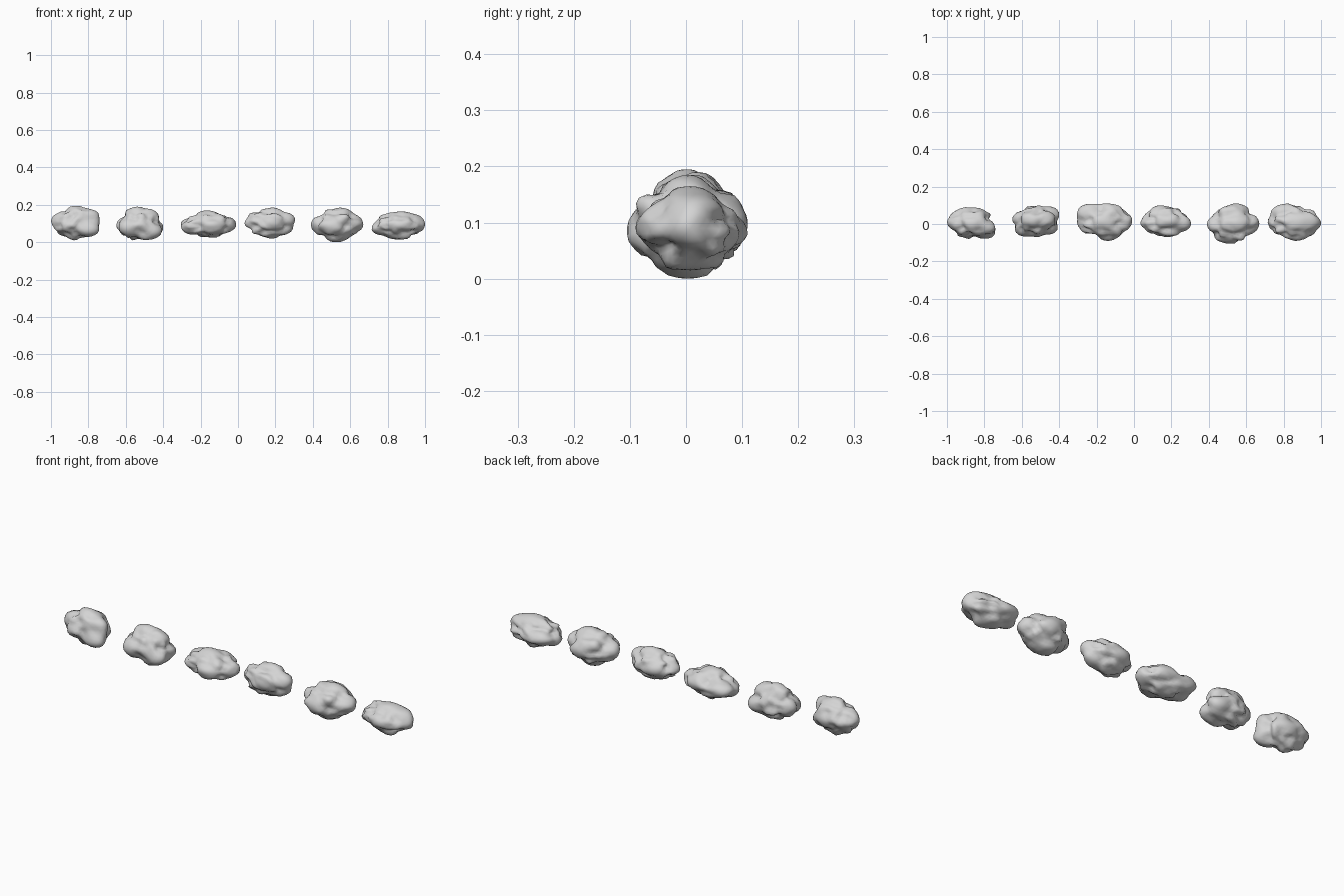
import bpy
import bmesh
from mathutils import Vector, noise

if "Cube" in bpy.data.objects:
    bpy.data.objects.remove(bpy.data.objects["Cube"], do_unlink=True)

# Single stone colour
stone = bpy.data.materials.new("pale_grey_stone")
stone.use_nodes = True
stone.diffuse_color = (0.66, 0.66, 0.66, 1)
stone.node_tree.nodes["Principled BSDF"].inputs["Base Color"].default_value = (0.66, 0.66, 0.66, 1)


def lump(direction, seed, knobs):
    """Broad swellings and dents, then points pulled out towards the knobs."""
    offset = Vector((seed * 7.3, seed * 3.1, seed * 5.7))
    radius = 0.86 + 0.14 * noise.noise(direction * 1.5 + offset)
    radius += 0.2 * noise.noise(direction * 2.6 - offset)
    for knob in knobs:
        closeness = direction.dot(knob.normalized())
        pull = max(0, (closeness - 0.76) / 0.24) ** 1.6
        radius += (knob.length - radius) * pull
    return direction * radius


def rock(name, seed, low, high, knobs):
    """A knobbly ball between two corners; knobs are in half-size units."""
    knobs = [Vector(k) for k in knobs]
    bm = bmesh.new()
    bmesh.ops.create_icosphere(bm, subdivisions=4, radius=1)
    for v in bm.verts:
        v.co = lump(v.co.normalized(), seed, knobs)
    for axis in range(3):
        values = [v.co[axis] for v in bm.verts]
        start, span = min(values), max(values) - min(values)
        for v in bm.verts:
            t = (v.co[axis] - start) / span
            v.co[axis] = low[axis] + t * (high[axis] - low[axis])
    mesh = bpy.data.meshes.new(name)
    bm.to_mesh(mesh)
    bm.free()
    mesh.materials.append(stone)
    obj = bpy.data.objects.new(name, mesh)
    bpy.context.collection.objects.link(obj)
    bpy.ops.object.select_all(action="DESELECT")
    obj.select_set(True)
    bpy.context.view_layer.objects.active = obj
    bpy.ops.object.shade_smooth_by_angle(angle=1.3)


# Row of rocks: lowest corner, highest corner, knobs
rocks = [
    ((-1.00, -0.08, 0.01), (-0.74, 0.09, 0.195),
     [(.15, 0, 1), (.95, -.4, .6), (.9, -.8, -.5), (-1, .1, .2), (.4, .9, 0)]),
    ((-0.65, -0.07, 0.01), (-0.40, 0.10, 0.19),
     [(-.2, 0, 1), (.7, .2, .7), (.9, .7, -.4), (-.7, -.9, -.3), (-1, .2, -.1), (.8, -.7, -.6)]),
    ((-0.305, -0.09, 0.025), (-0.01, 0.11, 0.17),
     [(1, -.05, -.1), (-.9, .8, 0), (.4, .9, .2), (-1, -.1, -.3), (.2, -1, 0), (-.1, 0, 1)]),
    ((0.035, -0.07, 0.02), (0.305, 0.10, 0.185),
     [(1, -.2, .4), (.9, 0, -.5), (-.3, 1, 0), (-1, -.1, 0), (.2, -.9, 0), (.2, .1, 1)]),
    ((0.39, -0.105, 0.0), (0.67, 0.11, 0.185),
     [(1, 0, .1), (-1, -.1, .1), (.2, 1, .1), (-.3, -1, -.1), (.2, 0, 1), (-.1, 0, -1)]),
    ((0.715, -0.09, 0.015), (1.00, 0.11, 0.165),
     [(-1, .1, -.4), (1, -.1, .1), (.8, .1, .7), (-.7, .9, 0), (.1, -1, 0), (.2, 0, 1), (-.1, 0, -1)]),
]
for i, (low, high, knobs) in enumerate(rocks):
    rock(f"rock_{i + 1}", i + 1, low, high, knobs)
